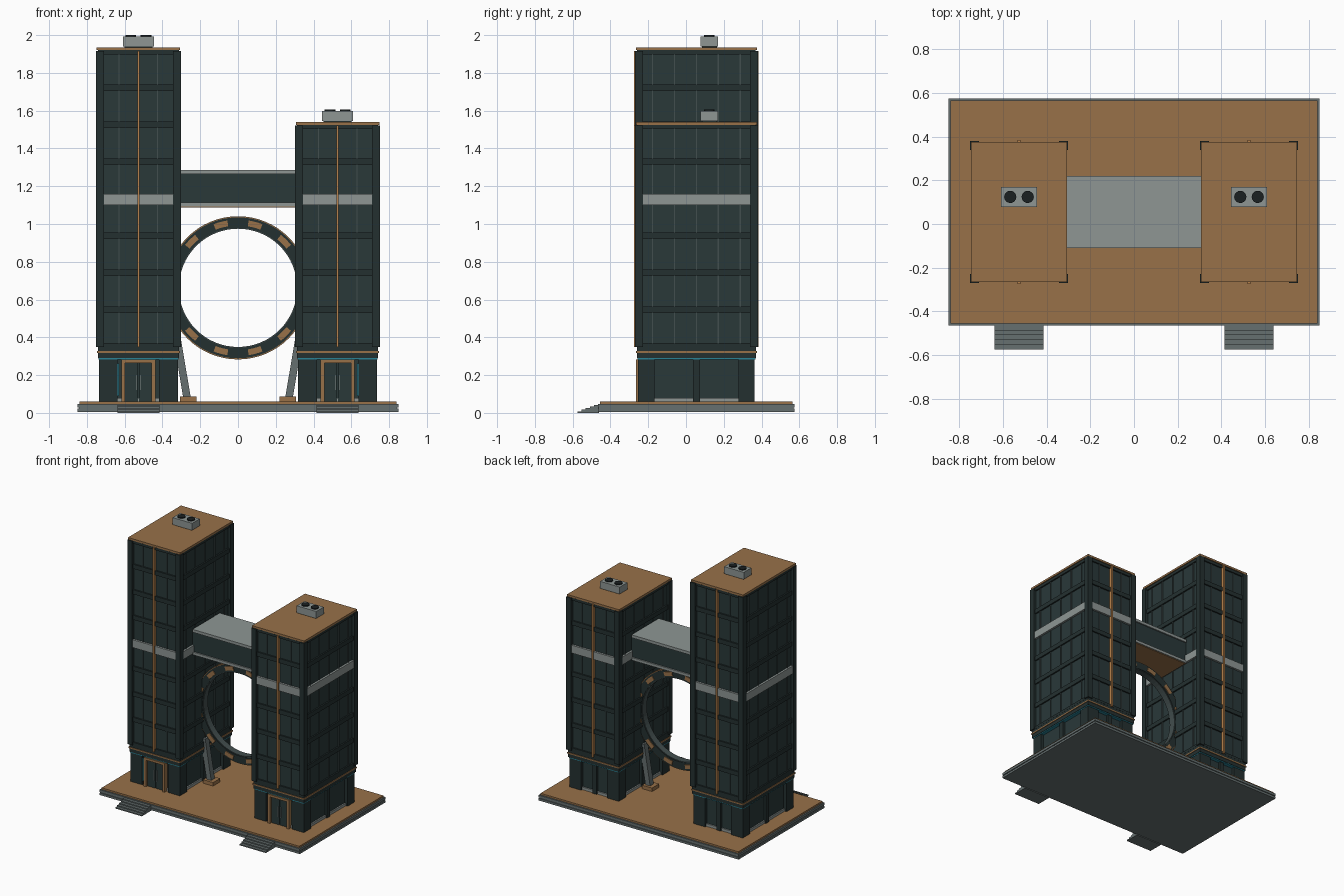
import bpy, bmesh, math
from mathutils import Matrix, Vector

if "Cube" in bpy.data.objects:
    bpy.data.objects.remove(bpy.data.objects["Cube"])

YC = 0.055          # common depth centre of all the buildings


def material(name, rgb):
    m = bpy.data.materials.new(name)
    m.diffuse_color = [(c / 255 / 12.92 if c < 11 else ((c / 255 + 0.055) / 1.055) ** 2.4) for c in rgb] + [1]
    m.use_nodes = True
    m.node_tree.nodes["Principled BSDF"].inputs["Base Color"].default_value = m.diffuse_color
    return m


FRAME = material("dark frame", (36, 48, 48))
GLASS = material("dark glass", (41, 56, 57))
COPPER = material("copper", (152, 113, 73))
BRASS = material("bright copper trim", (184, 130, 76))
LIGHT = material("light grey metal", (142, 150, 148))
STONE = material("grey stone", (102, 112, 112))
MULLION = material("mullion grey", (66, 78, 78))
TEAL = material("teal light", (40, 130, 150))
BLACK = material("fan black", (26, 32, 33))


def finish(name, bm, mat):
    bmesh.ops.recalc_face_normals(bm, faces=bm.faces)
    me = bpy.data.meshes.new(name)
    bm.to_mesh(me)
    bm.free()
    me.materials.append(mat)
    ob = bpy.data.objects.new(name, me)
    bpy.context.collection.objects.link(ob)
    return ob


def boxes(name, mat, items):
    """One object from boxes given as (x0, x1, y0, y1, z0, z1)."""
    bm = bmesh.new()
    for x0, x1, y0, y1, z0, z1 in items:
        mid = Vector((x0 + x1, y0 + y1, z0 + z1)) / 2
        size = Matrix.Diagonal((x1 - x0, y1 - y0, z1 - z0, 1))
        bmesh.ops.create_cube(bm, size=1, matrix=Matrix.Translation(mid) @ size)
    return finish(name, bm, mat)


def block(cx, hx, hy, z0, z1):
    return (cx - hx, cx + hx, YC - hy, YC + hy, z0, z1)


def corners(cx, hx, hy, wx, wy, z0, z1):
    """Four corner posts inside the rectangle hx by hy."""
    return [(cx + sx * (hx - wx / 2) - wx / 2, cx + sx * (hx - wx / 2) + wx / 2,
             YC + sy * (hy - wy / 2) - wy / 2, YC + sy * (hy - wy / 2) + wy / 2, z0, z1)
            for sx in (-1, 1) for sy in (-1, 1)]


def arcs(name, mat, r0, r1, half_depth, spans, steps):
    """Rectangular section swept round the y axis, for each angle span in degrees."""
    bm = bmesh.new()
    for a0, a1 in spans:
        closed = a1 - a0 >= 360
        rows = []
        for i in range(steps + (not closed)):
            a = math.radians(a0 + (a1 - a0) * i / steps)
            rows.append([bm.verts.new((r * math.cos(a), YC + y, 0.662 + r * math.sin(a)))
                         for r, y in ((r0, -half_depth), (r1, -half_depth), (r1, half_depth), (r0, half_depth))])
        for i in range(steps):
            p, q = rows[i], rows[(i + 1) % len(rows)]
            for k in range(4):
                bm.faces.new((p[k], p[(k + 1) % 4], q[(k + 1) % 4], q[k]))
        if not closed:
            bm.faces.new(rows[0])
            bm.faces.new(rows[-1])
    return finish(name, bm, mat)


# Plinth with copper deck
boxes("plinth", STONE, [block(0, 0.85, 0.52, 0.006, 0.022), block(0, 0.843, 0.513, 0.022, 0.028),
                        block(0, 0.85, 0.52, 0.028, 0.047)])
boxes("deck", COPPER, [block(0, 0.84, 0.51, 0.047, 0.06)])


def tower(side, cx, top):
    s = 1 if cx > 0 else -1
    # Entrance steps
    boxes(side + "_steps", STONE, [(cx - 0.112, cx + 0.112, -0.575 + i * 0.022, -0.46, i * 0.0085, (i + 1) * 0.0085)
                                   for i in range(5)])
    # Podium
    boxes(side + "_podium_core", GLASS, [block(cx, 0.185, 0.285, 0.06, 0.285)])
    boxes(side + "_podium_base", LIGHT, [block(cx, 0.195, 0.295, 0.06, 0.08)])
    boxes(side + "_podium_posts", FRAME,
          corners(cx, 0.21, 0.308, 0.1, 0.085, 0.06, 0.285)
          + [block(cx, 0.205, 0.018, 0.06, 0.285),
             (cx - 0.018, cx + 0.018, YC, YC + 0.303, 0.06, 0.285)])
    # Door frame, leaves and light strip
    y = YC - 0.308
    boxes(side + "_door_frame", COPPER, [(cx - 0.09, cx - 0.07, y - 0.012, y + 0.04, 0.06, 0.282),
                                         (cx + 0.07, cx + 0.09, y - 0.012, y + 0.04, 0.06, 0.282),
                                         (cx - 0.09, cx + 0.09, y - 0.012, y + 0.04, 0.264, 0.282)])
    boxes(side + "_door_leaves", GLASS, [(cx - 0.07, cx - 0.003, y + 0.006, y + 0.04, 0.06, 0.264),
                                         (cx + 0.003, cx + 0.07, y + 0.006, y + 0.04, 0.06, 0.264)])
    boxes(side + "_door_handles", LIGHT, [(cx + d - 0.002, cx + d + 0.002, y, y + 0.008, 0.12, 0.2)
                                          for d in (-0.012, 0.012)])
    xs = cx + s * 0.107
    boxes(side + "_light_strip", TEAL, [(xs - 0.005, xs + 0.005, y + 0.003, y + 0.03, 0.09, 0.262)])
    # Collar between podium and shaft
    boxes(side + "_collar_light", TEAL, [block(cx, 0.212, 0.312, 0.283, 0.29)])
    boxes(side + "_collar", FRAME, [block(cx, 0.215, 0.315, 0.29, 0.352)])
    boxes(side + "_collar_trim", COPPER, [block(cx, 0.22, 0.32, 0.318, 0.328)])
    # Glazed shaft with corner posts, floor beams and mullions
    z0, z1 = 0.35, top - 0.018
    boxes(side + "_shaft_glass", GLASS, [block(cx, 0.205, 0.305, z0, z1)])
    boxes(side + "_corner_posts", FRAME, corners(cx, 0.225, 0.325, 0.042, 0.042, z0, z1))
    floors = [0.545 + 0.196 * i for i in range(7) if 0.545 + 0.196 * i < top - 0.1 and i != 3]
    boxes(side + "_floor_beams", FRAME,
          [block(cx, 0.216, 0.316, z - 0.017, z + 0.017) for z in floors]
          + [block(cx, 0.216, 0.316, z0, z0 + 0.02), block(cx, 0.216, 0.316, z1 - 0.02, z1)])
    boxes(side + "_mullions", MULLION,
          [(cx + d - 0.0025, cx + d + 0.0025, YC - 0.312, YC + 0.312, z0, z1) for d in (-0.102, 0.102)]
          + [(cx - 0.212, cx + 0.212, YC + k * 0.116 - 0.003, YC + k * 0.116 + 0.003, z0, z1) for k in range(-2, 3)])
    boxes(side + "_grey_band", LIGHT, [block(cx, 0.221, 0.321, 1.1, 1.16)])
    boxes(side + "_centre_trim", BRASS, [(cx - 0.006, cx + 0.006, YC - 0.33, YC + 0.33, z0, z1)])
    # Roof plate and cooling unit
    boxes(side + "_roof_seat", FRAME, [block(cx, 0.214, 0.314, z1 - 0.005, top - 0.013)])
    boxes(side + "_roof", COPPER, [block(cx, 0.221, 0.321, top - 0.015, top)])
    boxes(side + "_cooling_unit", LIGHT, [(cx - 0.083, cx + 0.083, 0.078, 0.17, top + 0.005, top + 0.058)])
    boxes(side + "_cooling_feet", FRAME, [(cx - 0.075, cx + 0.075, 0.085, 0.163, top, top + 0.006)])
    bm = bmesh.new()
    for d in (-0.04, 0.04):
        bmesh.ops.create_cone(bm, cap_ends=True, segments=16, radius1=0.028, radius2=0.028, depth=0.01,
                              matrix=Matrix.Translation((cx + d, 0.124, top + 0.06)))
    finish(side + "_cooling_fans", bm, BLACK)


tower("left", -0.527, 1.935)
tower("right", 0.527, 1.54)

# Sky bridge
boxes("bridge_glass", GLASS, [(-0.315, 0.315, YC - 0.155, YC + 0.155, 1.1, 1.27)])
boxes("bridge_roof", LIGHT, [(-0.31, 0.31, YC - 0.165, YC + 0.165, 1.265, 1.287)])
boxes("bridge_floor", LIGHT, [(-0.31, 0.31, YC - 0.165, YC + 0.165, 1.092, 1.113)])
boxes("bridge_soffit", COPPER, [(-0.305, 0.305, YC - 0.158, YC + 0.158, 1.088, 1.093)])

# Ring between the towers, with copper hoop and inset plates
arcs("ring", FRAME, 0.318, 0.373, 0.03, [(0, 360)], 64)
arcs("ring_outer_hoop", COPPER, 0.371, 0.379, 0.026, [(0, 360)], 64)
arcs("ring_inner_hoop", MULLION, 0.313, 0.32, 0.026, [(0, 360)], 64)
arcs("ring_plates", COPPER, 0.33, 0.361, 0.036, [(a - 6, a + 6) for a in range(15, 360, 30)], 3)

# Leaning struts and their footings
bm = bmesh.new()
for s in (-1, 1):
    ends = [[bm.verts.new((s * (x + dx), YC + dy, z)) for dx, dy in
             ((-0.02, -0.022), (0.02, -0.022), (0.02, 0.022), (-0.02, 0.022))]
            for x, z in ((0.27, 0.08), (0.322, 0.39))]
    for k in range(4):
        bm.faces.new((ends[0][k], ends[0][(k + 1) % 4], ends[1][(k + 1) % 4], ends[1][k]))
    bm.faces.new(ends[0])
    bm.faces.new(ends[1])
finish("ring_struts", bm, STONE)
boxes("strut_footings", COPPER, [block(s * 0.263, 0.043, 0.043, 0.06, 0.087) for s in (-1, 1)])
